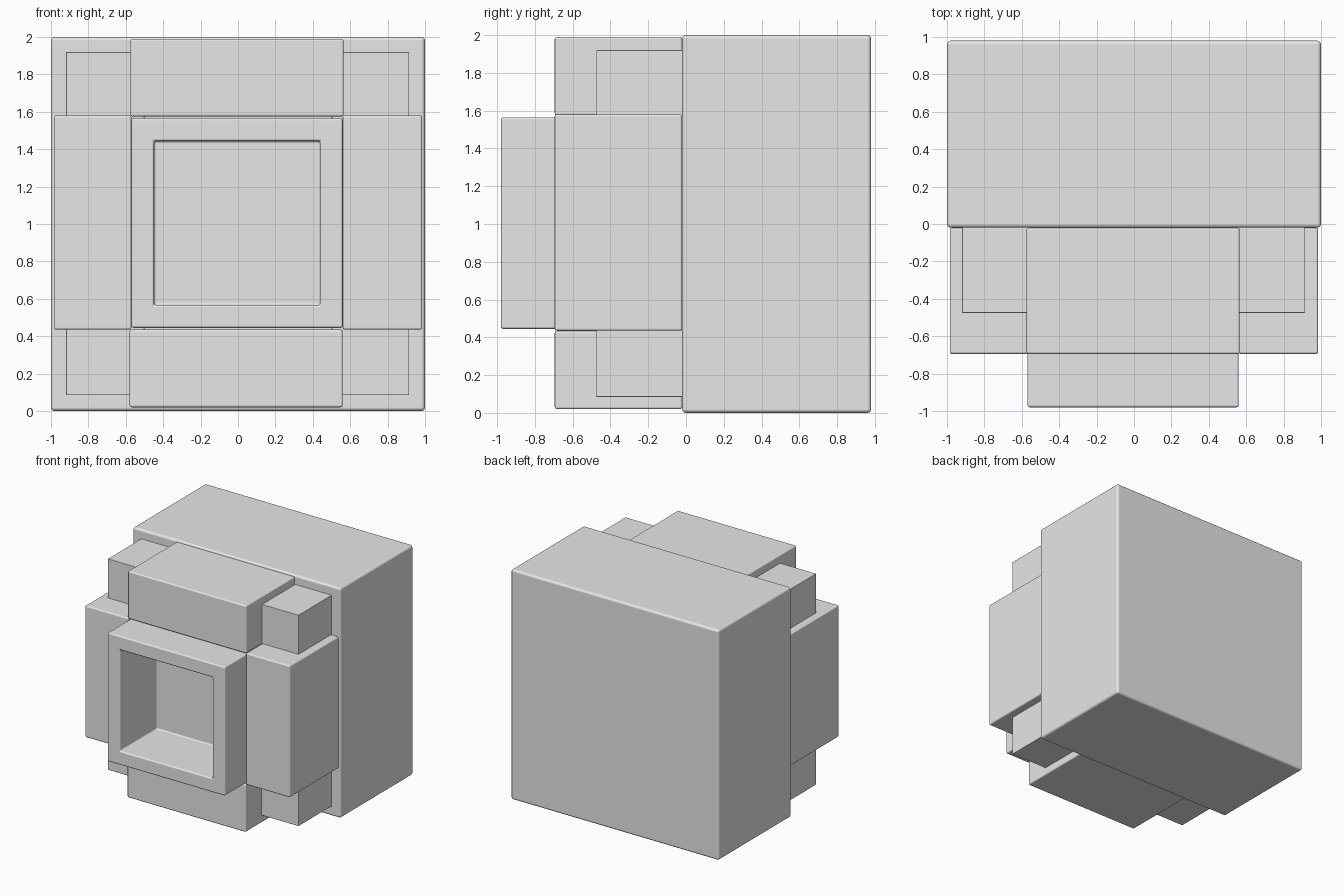
import bpy
import bmesh
from mathutils import Vector

cube = bpy.data.objects.get("Cube")
if cube:
    bpy.data.objects.remove(cube, do_unlink=True)

# One plain grey for the whole model
GREY = (0.8, 0.8, 0.8, 1.0)
grey = bpy.data.materials.new("plain_grey")
grey.use_nodes = True
grey.diffuse_color = GREY
grey.node_tree.nodes["Principled BSDF"].inputs["Base Color"].default_value = GREY


def block(name, x, y, z, bevel=0.012, rim=0, depth=0):
    """Rounded box from (min, max) ranges, with an optional square recess in front."""
    bm = bmesh.new()
    bmesh.ops.create_cube(bm, size=1)
    low, high = (Vector(c) for c in zip(x, y, z))
    for v in bm.verts:
        v.co = (low + high) / 2 + v.co * (high - low)
    if depth:
        bm.normal_update()
        front = min(bm.faces, key=lambda f: f.normal.y)
        bmesh.ops.inset_region(bm, faces=[front], thickness=rim)
        floor = bmesh.ops.extrude_discrete_faces(bm, faces=[front])["faces"][0]
        bmesh.ops.translate(bm, verts=floor.verts, vec=(0, depth, 0))
        bmesh.ops.recalc_face_normals(bm, faces=bm.faces)
    mesh = bpy.data.meshes.new(name)
    bm.to_mesh(mesh)
    bm.free()
    mesh.materials.append(grey)
    obj = bpy.data.objects.new(name, mesh)
    bpy.context.collection.objects.link(obj)

    # Soft rounded edges
    mod = obj.modifiers.new("soft_edges", "BEVEL")
    mod.width = bevel
    mod.segments = 3
    mod.harden_normals = True
    mesh.shade_smooth()
    return obj


# Main body at the back
block("body", (-1, 1), (-0.02, 0.98), (0, 2), bevel=0.02)

# Four blocks framing the centre
FRAME_Y = (-0.695, -0.02)
block("top_block", (-0.575, 0.565), FRAME_Y, (1.575, 1.99))
block("bottom_block", (-0.58, 0.56), FRAME_Y, (0.02, 0.435))
block("left_block", (0.56, 0.985), FRAME_Y, (0.435, 1.58))
block("right_block", (-0.985, -0.57), FRAME_Y, (0.435, 1.58))

# Corner blocks filling between the frame blocks
for side, x in (("left", (0.5, 0.915)), ("right", (-0.92, -0.5))):
    for level, z in (("upper", (1.5, 1.92)), ("lower", (0.085, 0.5))):
        block(f"{level}_{side}_corner", x, (-0.475, -0.01), z, bevel=0.004)

# Centre block with a square recess
block("centre_block", (-0.57, 0.56), (-0.98, -0.02), (0.445, 1.565),
      rim=0.172, depth=0.505)
